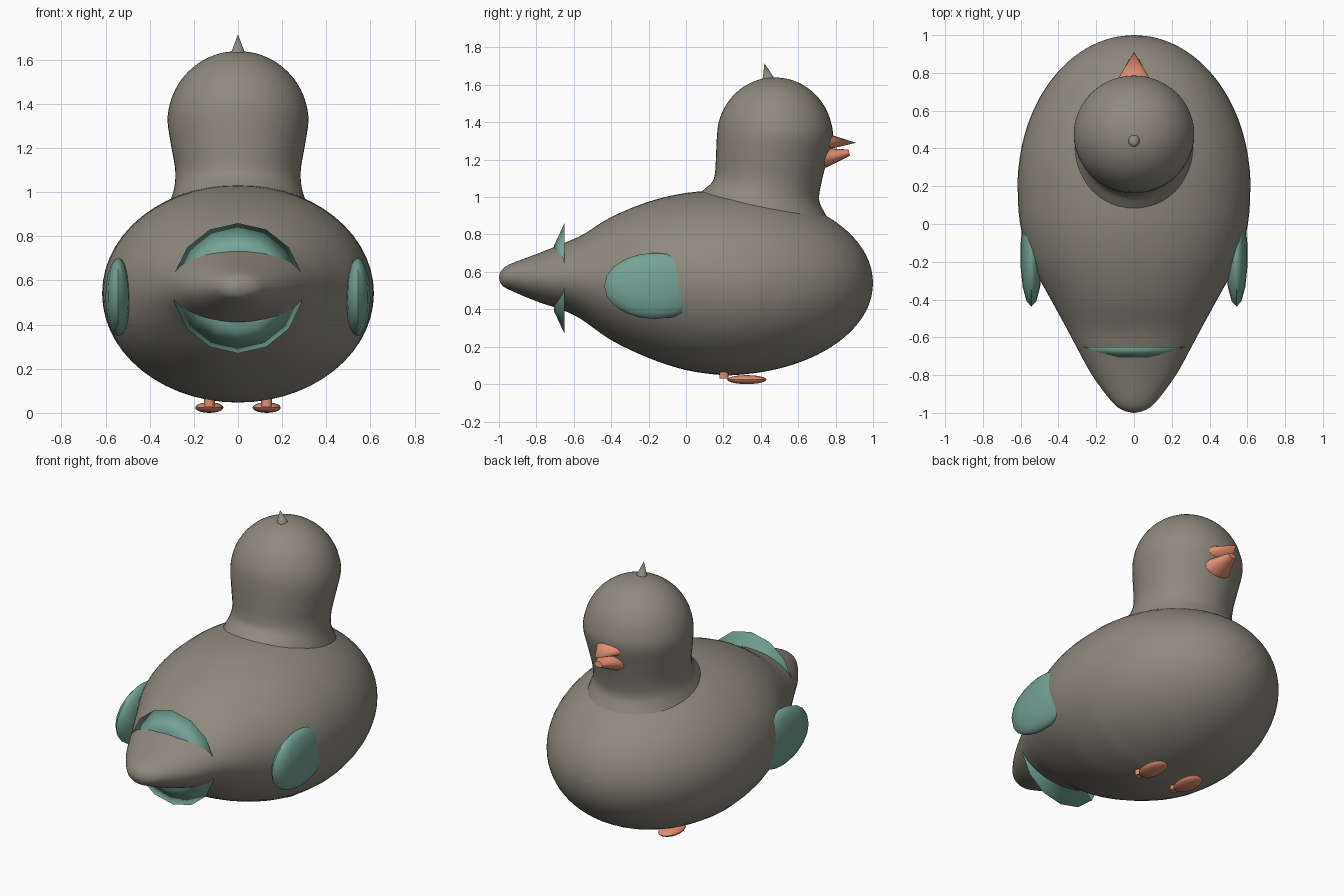
import bpy, bmesh, math
from mathutils import Matrix, Vector

if "Cube" in bpy.data.objects:
    bpy.data.objects.remove(bpy.data.objects["Cube"])


def material(name, rgb):
    m = bpy.data.materials.new(name)
    m.diffuse_color = (*rgb, 1)
    m.use_nodes = True
    m.node_tree.nodes["Principled BSDF"].inputs["Base Color"].default_value = m.diffuse_color
    return m


GREY = material("warm_grey", (0.275, 0.253, 0.207))
TEAL = material("soft_teal", (0.175, 0.37, 0.305))
ORANGE = material("coral_orange", (0.78, 0.275, 0.17))


def finish(name, bm, mat, angle=40):
    bmesh.ops.recalc_face_normals(bm, faces=bm.faces[:])
    me = bpy.data.meshes.new(name)
    bm.to_mesh(me)
    bm.free()
    me.materials.append(mat)
    ob = bpy.data.objects.new(name, me)
    bpy.context.collection.objects.link(ob)
    bpy.ops.object.select_all(action='DESELECT')
    ob.select_set(True)
    bpy.context.view_layer.objects.active = ob
    bpy.ops.object.shade_smooth_by_angle(angle=math.radians(angle))
    return ob


def refine(keys, steps=4):
    """Catmull-Rom interpolation of section parameters."""
    out = []
    for i in range(len(keys) - 1):
        p0, p1 = keys[max(i - 1, 0)], keys[i]
        p2, p3 = keys[i + 1], keys[min(i + 2, len(keys) - 1)]
        for s in range(steps):
            t = s / steps
            out.append([b + 0.5 * t * (c - a + t * (2 * a - 5 * b + 4 * c - d + t * (3 * (b - c) + d - a)))
                        for a, b, c, d in zip(p0, p1, p2, p3)])
    return out + [keys[-1]]


def loft(name, sections, ring, mat, n=48):
    bm = bmesh.new()
    rings = [[bm.verts.new(ring(s, 2 * math.pi * k / n)) for k in range(n)]
             for s in sections]
    for a, b in zip(rings, rings[1:]):
        for k in range(n):
            bm.faces.new((a[k], a[(k + 1) % n], b[(k + 1) % n], b[k]))
    bm.faces.new(rings[0])
    bm.faces.new(rings[-1])
    return finish(name, bm, mat, 60)


def ellipsoid(name, loc, size, mat, seg=16, rings=10):
    bm = bmesh.new()
    bmesh.ops.create_uvsphere(bm, u_segments=seg, v_segments=rings, radius=1)
    bm.transform(Matrix.Translation(loc) @ Matrix.Diagonal((*size, 1)))
    return finish(name, bm, mat)


def cone(name, base, tip, rx, ry, mat, seg=16, r2=0.0, angle=50):
    """Cone from base to tip; rx is the half width along x."""
    base, tip = Vector(base), Vector(tip)
    z = (tip - base).normalized()
    x = Vector((1, 0, 0))
    y = z.cross(x)
    bm = bmesh.new()
    bmesh.ops.create_cone(bm, cap_ends=True, segments=seg, radius1=1, radius2=r2,
                          depth=(tip - base).length)
    rot = Matrix((x, y, z)).transposed().to_4x4()
    bm.transform(Matrix.Translation((base + tip) / 2) @ rot @ Matrix.Diagonal((rx, ry, 1, 1)))
    return finish(name, bm, mat, angle)


# Body: y, half width, top, bottom; the tail is shaped, the breast is a half ellipsoid
body = [(-1, .004, .574, .566), (-.985, .06, .61, .53), (-.94, .118, .642, .502),
        (-.8, .222, .695, .443), (-.65, .305, .755, .392), (-.55, .358, .80, .34),
        (-.4, .44, .893, .235), (-.2, .547, .975, .14), (0, .603, 1.022, .075)]
for i in range(11):
    a = math.pi / 2 * min(i / 10, .995)
    c = math.cos(a)
    body.append((.2 + .8 * math.sin(a), .616 * c, .54 + .495 * c, .54 - .492 * c))
loft("body", refine(body),
     lambda s, a: (s[1] * math.cos(a), s[0],
                   (s[2] + s[3]) / 2 + (s[2] - s[3]) / 2 * math.sin(a)), GREY, 56)

# Neck and head: back y, front y, half width, back z, front z
head = [(.03, .80, .33, .985, .82), (.09, .742, .302, 1.035, .915),
        (.14, .712, .287, 1.08, .985), (.155, .725, .285, 1.13, 1.08),
        (.16, .755, .302, 1.21, 1.2), (.165, .785, .319, 1.32, 1.32)]
for i in range(1, 7):
    a = math.pi / 2 * min(i / 6, .99)
    r, z = math.cos(a), 1.32 + .32 * math.sin(a)
    head.append((.475 - .31 * r, .475 + .31 * r, .319 * r, z, z))
loft("neck_and_head", refine(head),
     lambda s, a: (s[2] * math.cos(a),
                   (s[0] + s[1]) / 2 + (s[1] - s[0]) / 2 * math.sin(a),
                   (s[3] + s[4]) / 2 + (s[4] - s[3]) / 2 * math.sin(a)), GREY)

# Crest and beak
cone("crest", (0, .442, 1.62), (0, .42, 1.715), .036, .036, GREY)
cone("upper_beak", (0, .735, 1.297), (0, .91, 1.29), .105, .048, ORANGE)
cone("lower_beak", (0, .735, 1.21), (0, .873, 1.237), .092, .056, ORANGE, r2=.3)

# Tail feather disc, showing above and below the tail
cone("tail_feathers", (0, -.65, .565), (0, -.705, .565), .295, .295, TEAL,
     seg=14, r2=.6, angle=180)

# Wings, feet and legs on both sides
for side, label in ((-1, "left"), (1, "right")):
    ellipsoid(label + "_wing", (side * .543, -.165, .525), (.059, .272, .177), TEAL, seg=14)
    ellipsoid(label + "_foot", (side * .13, .325, .024), (.064, .105, .024), ORANGE)
    cone(label + "_leg", (side * .13, .203, .03), (side * .13, .203, .09), .025, .025,
         ORANGE, seg=12, r2=1)
